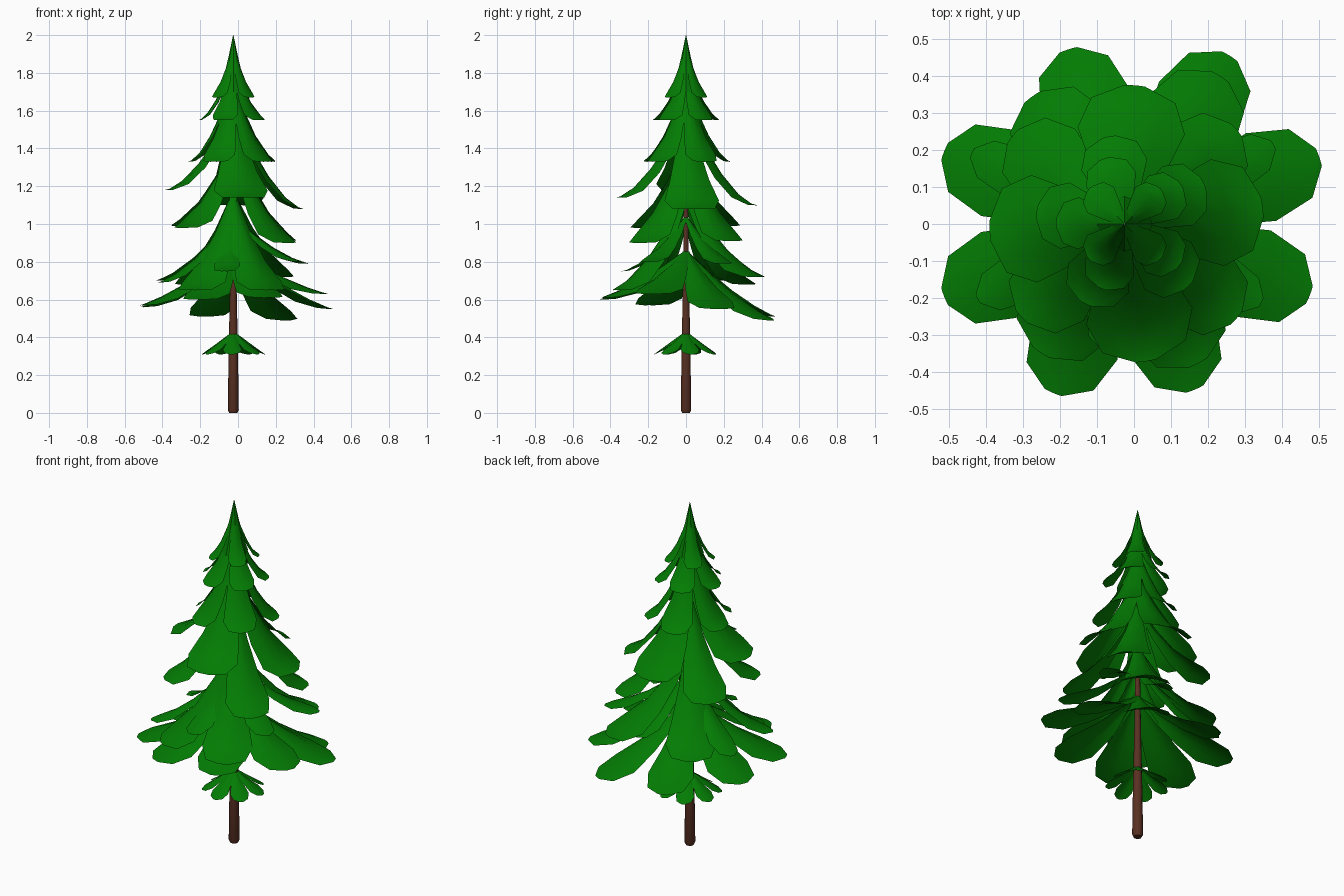
import bpy, bmesh
from math import sin, cos, radians, pi

cube = bpy.data.objects.get("Cube")
if cube:
    bpy.data.objects.remove(cube)

AXIS_X = -0.025  # trunk stands slightly off centre


def material(name, rgb):
    m = bpy.data.materials.new(name)
    m.use_nodes = True
    m.diffuse_color = (*rgb, 1)
    bsdf = next(n for n in m.node_tree.nodes if n.type == 'BSDF_PRINCIPLED')
    bsdf.inputs["Base Color"].default_value = (*rgb, 1)
    bsdf.inputs["Roughness"].default_value = 0.9
    return m


needle_green = material("needle green", (0.001, 0.2, 0.001))
bark_brown = material("bark brown", (0.1, 0.03, 0.016))


def finish(name, bm, mat, angle):
    """Turn the mesh into a smooth-shaded object of one colour."""
    mesh = bpy.data.meshes.new(name)
    bm.to_mesh(mesh)
    bm.free()
    mesh.materials.append(mat)
    obj = bpy.data.objects.new(name, mesh)
    bpy.context.collection.objects.link(obj)
    bpy.ops.object.select_all(action='DESELECT')
    obj.select_set(True)
    bpy.context.view_layer.objects.active = obj
    bpy.ops.object.shade_smooth_by_angle(angle=radians(angle))


def skin(bm, rows, closed=False):
    """Join neighbouring rows of vertices with quads."""
    for p, q in zip(rows, rows[1:]):
        n = len(p)
        for i in range(n if closed else n - 1):
            j = (i + 1) % n
            bm.faces.new((p[i], p[j], q[j], q[i]))


def lathe(name, profile, sides, mat):
    """Turn a (radius, height) profile around the trunk axis."""
    bm = bmesh.new()
    angles = [2 * pi * i / sides for i in range(sides)]
    rings = [[bm.verts.new((AXIS_X + r * cos(a), r * sin(a), z))
              for a in angles] for r, z in profile]
    skin(bm, rings, closed=True)
    finish(name, bm, mat, 40)


def add_bough(bm, a, reach, tip, root, half, curve):
    """Arched sheet that falls from the trunk and flares outwards."""
    rows = []
    for t in (1, 0.92, 0.74, 0.5, 0.25, 0):
        # Widens outwards, then is cut to a blunt point
        w = half * min(0.15 + 1.15 * t, 1, 0.2 + 7.3 * (1 - t))
        row = []
        for step in range(-2, 3):
            v = step / 2
            arch = w * v * v * (1 - 0.9 * t)
            r = 0.005 + reach * t - 0.55 * arch
            z = tip + (root - tip) * (1 - t) ** curve - 0.35 * arch
            s = w * v
            row.append(bm.verts.new((AXIS_X + r * cos(a) - s * sin(a),
                                     r * sin(a) + s * cos(a), z)))
        rows.append(row)
    skin(bm, rows)


def ring(count, start, reach, tip):
    """Evenly spaced boughs as (azimuth, reach, tip height)."""
    return [(start + 360 * i / count, reach, tip) for i in range(count)]


def tier(name, root, half, boughs, curve=1.6):
    bm = bmesh.new()
    for azimuth, reach, tip in boughs:
        add_bough(bm, radians(azimuth), reach, tip, root, half, curve)
    finish(name, bm, needle_green, 60)


# Boughs from the ground upwards
tier("low_sprout", 0.43, 0.05, ring(7, 10, 0.165, 0.31), curve=1)
tier("bottom_boughs", 0.86, 0.125, curve=1.3, boughs=[
    (19, 0.55, 0.55), (58, 0.53, 0.49), (108, 0.49, 0.51), (158, 0.52, 0.56),
    (202, 0.52, 0.57), (247, 0.49, 0.6), (293, 0.48, 0.61), (339, 0.53, 0.63)])
tier("narrow_boughs", 1.04, 0.07, curve=1.5, boughs=[
    (28, 0.45, 0.79), (74, 0.37, 0.74), (155, 0.45, 0.7),
    (207, 0.44, 0.69), (262, 0.34, 0.75), (330, 0.42, 0.8)])
tier("broad_boughs", 1.16, 0.135, boughs=[
    (57, 0.47, 0.72), (126, 0.42, 0.68), (237, 0.41, 0.65), (298, 0.42, 0.65)])
tier("middle_boughs", 1.42, 0.12, boughs=[
    (40, 0.39, 0.91), (142, 0.38, 0.99), (222, 0.37, 0.98), (320, 0.39, 0.9)])
tier("upper_broad_boughs", 1.6, 0.145, boughs=[
    (7, 0.37, 1.08), (86, 0.37, 1.1), (183, 0.36, 1.18), (279, 0.37, 1.14)])
tier("upper_boughs", 1.75, 0.09, ring(5, 28, 0.235, 1.33))
tier("high_boughs", 1.86, 0.07, ring(5, 35, 0.18, 1.55))
tier("crown_boughs", 1.94, 0.05, ring(4, 45, 0.13, 1.67))

# Pointed treetop
lathe("treetop", [(0.075, 1.7), (0.05, 1.78), (0.024, 1.89), (0.001, 2)],
      8, needle_green)

# Tapered trunk with a chamfered, closed foot
lathe("trunk", [(0.001, 0), (0.022, 0), (0.029, 0.015), (0.025, 0.3),
                (0.018, 0.65), (0.004, 1.7)], 10, bark_brown)
